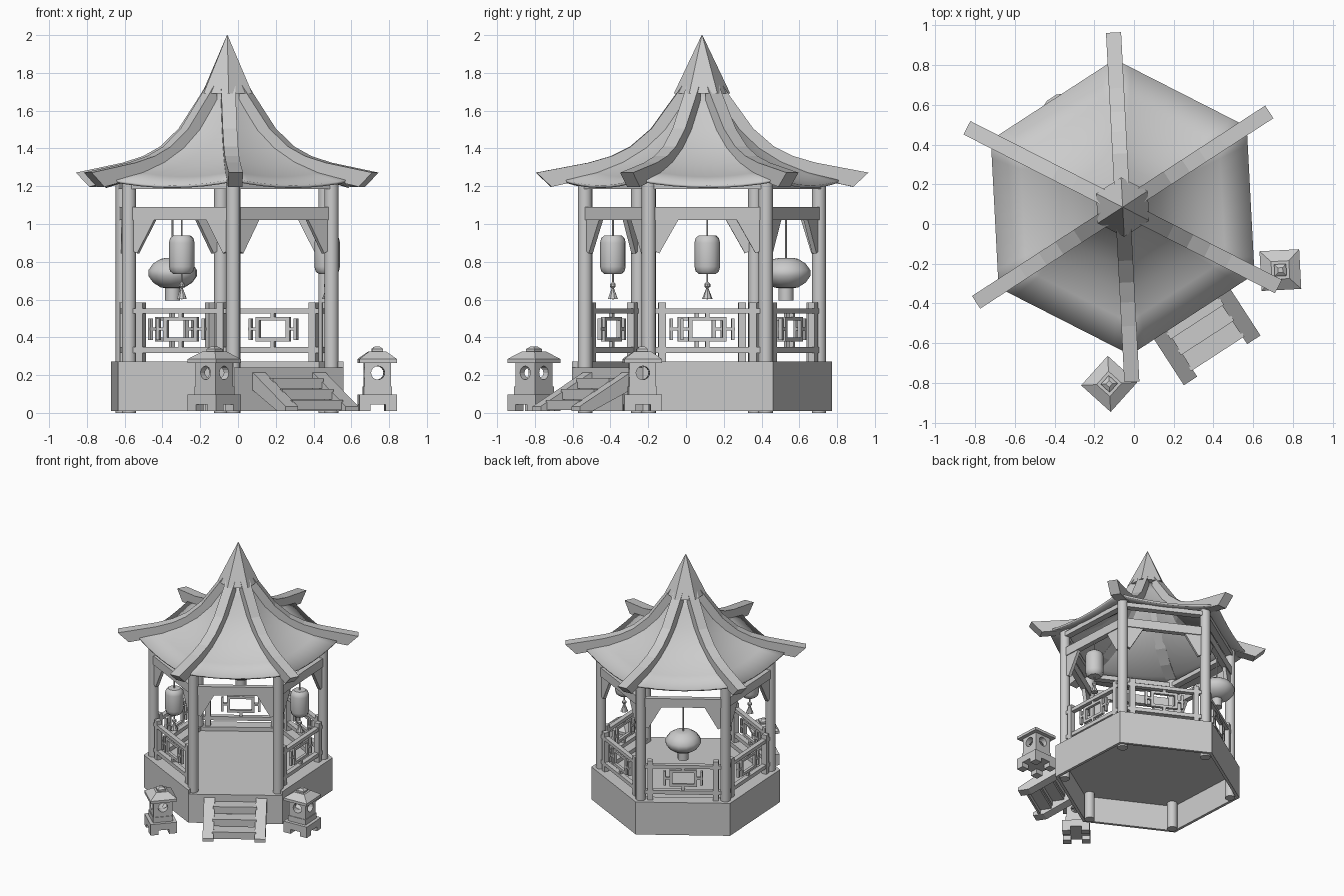
import bpy, bmesh
from math import pi, cos, sin, radians
from mathutils import Matrix, Vector

if "Cube" in bpy.data.objects:
    bpy.data.objects.remove(bpy.data.objects["Cube"])

CENTRE = Matrix.Translation((-0.057, 0.085, 0)) @ Matrix.Rotation(radians(3), 4, 'Z')


def spoke(deg, dist=0):
    """Frame with local x along the side and local y pointing outward."""
    return CENTRE @ Matrix.Rotation(radians(deg - 90), 4, 'Z') @ Matrix.Translation((0, dist, 0))


def loft(name, rings, M, caps=True, smooth=False):
    bm = bmesh.new()
    vs = [[bm.verts.new(M @ Vector(p)) for p in ring] for ring in rings]
    n = len(vs[0])
    for a, b in zip(vs, vs[1:]):
        for i in range(n):
            bm.faces.new((a[i], a[(i + 1) % n], b[(i + 1) % n], b[i]))
    if caps:
        bm.faces.new(vs[0])
        bm.faces.new(vs[-1])
    bmesh.ops.recalc_face_normals(bm, faces=bm.faces)
    me = bpy.data.meshes.new(name)
    bm.to_mesh(me)
    bm.free()
    ob = bpy.data.objects.new(name, me)
    bpy.context.collection.objects.link(ob)
    if smooth:
        bpy.ops.object.select_all(action='DESELECT')
        ob.select_set(True)
        bpy.context.view_layer.objects.active = ob
        bpy.ops.object.shade_smooth_by_angle(angle=radians(40))
    return ob


def lathe(name, profile, n, M, phase=0, caps=True, smooth=False):
    rings = [[(r * cos(phase + 2 * pi * i / n), r * sin(phase + 2 * pi * i / n), z)
              for i in range(n)] for r, z in profile]
    return loft(name, rings, M, caps, smooth)


def plate(name, outline, x0, x1, M):
    """Outline in the local y-z plane, extruded along x."""
    return loft(name, [[(x, y, z) for y, z in outline] for x in (x0, x1)], M)


def box(name, x, y, z, M):
    return plate(name, [(y[0], z[0]), (y[1], z[0]), (y[1], z[1]), (y[0], z[1])], x[0], x[1], M)


HEX = radians(30)
STAIR = 300
SIDES = [0, 60, 120, 180, 240, 300]

# hollow base with deck
skirt = lathe("base_skirt", [(0.69, 0.23), (0.69, 0.01), (0.665, 0.01), (0.665, 0.23)], 6, CENTRE, HEX, caps=False)
lathe("deck", [(0.69, 0.215), (0.69, 0.24)], 6, CENTRE, HEX)

APO = cos(pi / 6)
for s in SIDES:
    M = spoke(s, 0.62 * APO)
    # corner pillar
    lathe("pillar", [(0.038, 0), (0.038, 1.24)], 12, spoke(s + 30, 0.62), smooth=True)
    # header and eave beams
    box("header_beam", (-0.3, 0.3), (-0.02, 0.02), (1.02, 1.09), M)
    box("eave_beam", (-0.31, 0.31), (-0.025, 0.025), (1.185, 1.22), M)
    # corner brackets
    for sg in (-1, 1):
        pts = [(0.29, 1.03), (0.29, 0.86), (0.255, 0.845), (0.15, 1.03)]
        loft("corner_bracket", [[(sg * x, y, z) for x, z in pts] for y in (-0.013, 0.013)], M)
    if s == STAIR:
        continue
    # raised kerb
    a, b = 0.69, 0.58
    loft("kerb", [[(-a / 2, a * APO, z), (a / 2, a * APO, z), (b / 2, b * APO, z), (-b / 2, b * APO, z)]
                  for z in (0.235, 0.272)], spoke(s))
    # railing
    t = (-0.011, 0.011)
    box("top_rail", (-0.3, 0.3), (-0.018, 0.018), (0.525, 0.552), M)
    box("bottom_rail", (-0.3, 0.3), (-0.018, 0.018), (0.318, 0.348), M)
    for z in (0.378, 0.488):
        box("fret_bar", (-0.1, 0.1), t, (z, z + 0.02), M)
    for sg in (-1, 1):
        box("rail_post", (sg * 0.24 - 0.02, sg * 0.24 + 0.02), (-0.02, 0.02), (0.26, 0.585), M)
        box("fret_upright", (sg * 0.09 - 0.011, sg * 0.09 + 0.011), t, (0.378, 0.508), M)
        box("fret_arm", (sg * 0.12 - 0.025, sg * 0.12 + 0.025), t, (0.435, 0.452), M)
        box("fret_end", (sg * 0.135 - 0.008, sg * 0.135 + 0.008), t, (0.385, 0.5), M)
    for z in (0.345, 0.505):
        box("fret_link", (-0.011, 0.011), t, (z, z + 0.035), M)

# curved roof skin, sagging between ridges
prof = [(0.06, 1.74, 0), (0.14, 1.62, 0.005), (0.22, 1.505, 0.01), (0.32, 1.41, 0.015),
        (0.44, 1.335, 0.02), (0.58, 1.28, 0.03), (0.745, 1.24, 0.035)]
N = 8
rings = []
for r, z, sag in prof:
    ring = []
    for k in range(6):
        a0, a1 = HEX + k * pi / 3, HEX + (k + 1) * pi / 3
        for i in range(N):
            u = i / N
            ring.append((r * (cos(a0) * (1 - u) + cos(a1) * u),
                         r * (sin(a0) * (1 - u) + sin(a1) * u), z - sag * 4 * u * (1 - u)))
    rings.append(ring)
roof = loft("roof_skin", rings, CENTRE, caps=False, smooth=True)
thick = roof.modifiers.new("thickness", 'SOLIDIFY')
thick.thickness = 0.015

# ridge beams and pointed cap
ridge = [(0.09, 1.76), (0.14, 1.685), (0.27, 1.505), (0.38, 1.41), (0.48, 1.36), (0.6, 1.325), (0.88, 1.272),
         (0.8, 1.197), (0.58, 1.245), (0.45, 1.29), (0.33, 1.36), (0.22, 1.455), (0.09, 1.64)]
for s in SIDES:
    plate("roof_ridge", ridge, -0.038, 0.038, spoke(s + 30))
lathe("roof_cap", [(0.15, 1.69), (0.002, 2.0)], 6, CENTRE, HEX)

# hanging tassel lanterns beside the entrance
for s in (0, 240):
    M = spoke(s, 0.53)
    lathe("lantern_cord", [(0.005, 0.6), (0.005, 1.03)], 6, M)
    lathe("tube_lantern", [(0.045, 0.735), (0.062, 0.75), (0.068, 0.775), (0.068, 0.9),
                           (0.062, 0.925), (0.045, 0.94)], 12, M, smooth=True)
    lathe("lantern_bead", [(0.004, 0.657), (0.016, 0.668), (0.016, 0.682), (0.004, 0.693)], 8, M, smooth=True)
    lathe("lantern_tassel", [(0.028, 0.603), (0.006, 0.66)], 8, M)

# round lantern opposite the entrance
M = spoke(120, 0.53)
lathe("lantern_cord", [(0.006, 0.8), (0.006, 1.03)], 6, M)
lathe("round_lantern", [(0.04, 0.595), (0.04, 0.66), (0.065, 0.665), (0.105, 0.69), (0.13, 0.725),
                        (0.13, 0.755), (0.105, 0.79), (0.065, 0.815), (0.04, 0.82)], 14, M, smooth=True)

# entrance stairs
M = spoke(STAIR)
for sg in (-1, 1):
    plate("stair_stringer", [(0.58, 0.215), (0.6, 0.215), (0.92, 0.035), (0.92, 0.01), (0.84, 0.01), (0.58, 0.13)],
          sg * 0.15, sg * 0.23, M)
for i in range(3):
    y, z = 0.59 + i * 0.095, 0.185 - i * 0.058
    box("stair_tread", (-0.16, 0.16), (y, y + 0.1), (z - 0.022, z), M)
    box("stair_riser", (-0.16, 0.16), (y + 0.085, y + 0.1), (z - 0.055, z), M)

# stone lanterns
Q = pi / 4
R2 = 2 ** 0.5
for x, y, rot in ((-0.125, -0.805, 48), (0.737, -0.232, 3)):
    M = Matrix.Translation((x, y, 0)) @ Matrix.Rotation(radians(rot), 4, 'Z')
    lathe("stone_base", [(0.1 * R2, 0.045), (0.1 * R2, 0.098)], 4, M, Q)
    for sx in (-1, 1):
        for sy in (-1, 1):
            box("stone_foot", sorted((sx * 0.04, sx * 0.1)), sorted((sy * 0.04, sy * 0.1)), (0.01, 0.05), M)
    lathe("stone_neck", [(0.075 * R2, 0.095), (0.075 * R2, 0.14)], 4, M, Q)
    light = lathe("stone_light_box", [(0.07 * R2, 0.135), (0.07 * R2, 0.268)], 4, M, Q)
    for turn in (0, 90):
        H = (M @ Matrix.Translation((0, 0, 0.212)) @ Matrix.Rotation(radians(turn), 4, 'Z')
             @ Matrix.Rotation(radians(90), 4, 'X'))
        hole = lathe("hole_cutter", [(0.036, -0.12), (0.036, 0.12)], 16, H)
        hole.hide_render = True
        hole.hide_set(True)
        cut = light.modifiers.new("hole", 'BOOLEAN')
        cut.operation = 'DIFFERENCE'
        cut.object = hole
    lathe("stone_roof", [(0.1 * R2, 0.264), (0.1 * R2, 0.285), (0.045 * R2, 0.325), (0.03 * R2, 0.325)], 4, M, Q)
    lathe("stone_finial", [(0.03 * R2, 0.32), (0.03 * R2, 0.338), (0.012 * R2, 0.352)], 4, M, Q)
